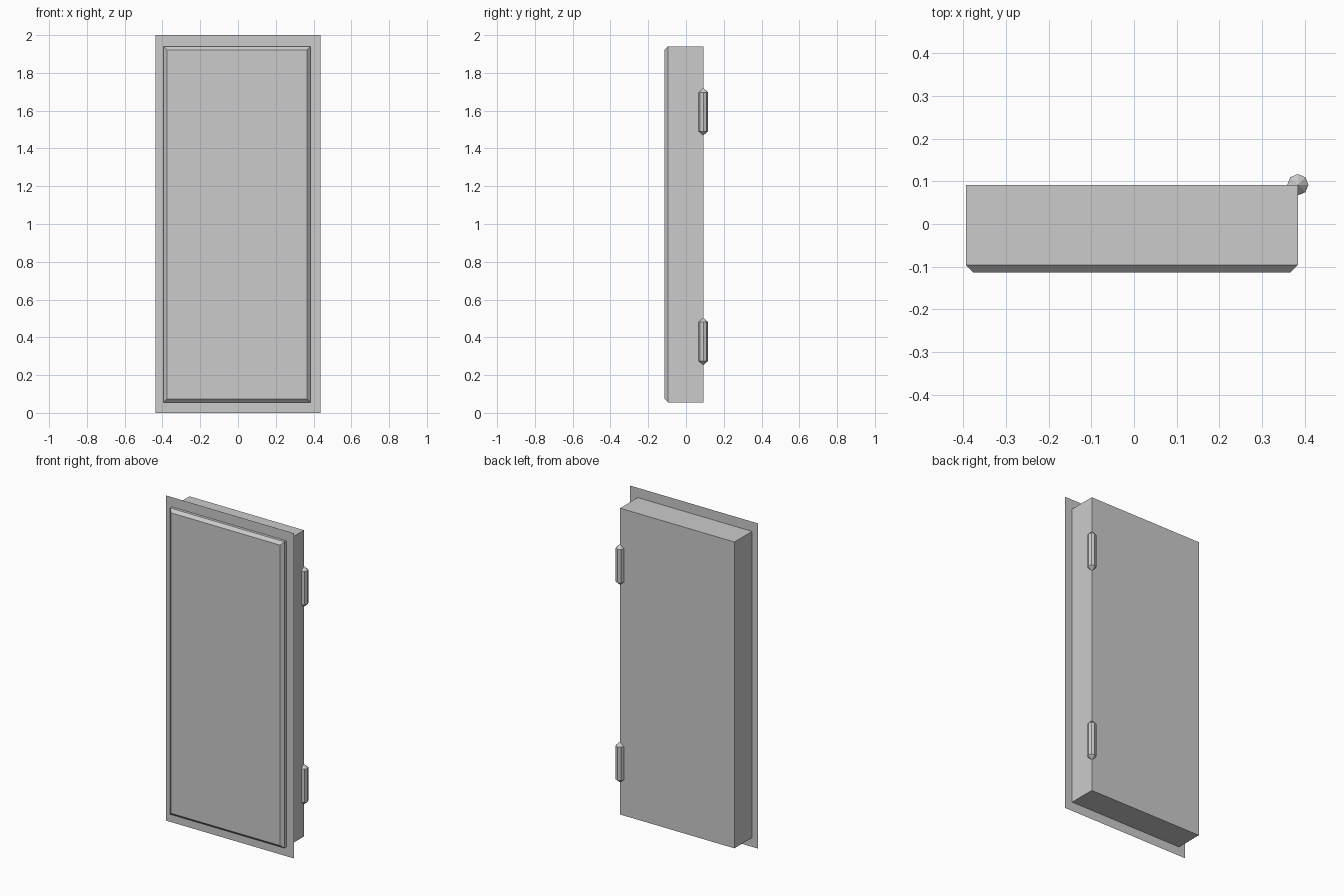
import bpy
import bmesh

old = bpy.data.objects.get("Cube")
if old:
    bpy.data.objects.remove(old, do_unlink=True)

# One plain grey for everything
grey = bpy.data.materials.new("plain_grey")
grey.use_nodes = True
colour = (0.6, 0.6, 0.6, 1)
grey.diffuse_color = colour
grey.node_tree.nodes["Principled BSDF"].inputs["Base Color"].default_value = colour


def add_object(name, bm, location=(0, 0, 0)):
    bmesh.ops.recalc_face_normals(bm, faces=bm.faces)
    mesh = bpy.data.meshes.new(name)
    bm.to_mesh(mesh)
    bm.free()
    mesh.materials.append(grey)
    obj = bpy.data.objects.new(name, mesh)
    obj.location = location
    bpy.context.collection.objects.link(obj)
    return obj


def box(low, high):
    bm = bmesh.new()
    bmesh.ops.create_cube(bm, size=1)
    for v in bm.verts:
        v.co = [a + (b - a) * (c + 0.5) for a, b, c in zip(low, high, v.co)]
    return bm


# Door slab with chamfered front rim
slab = box((-0.394, -0.114, 0.056), (0.384, 0.092, 1.94))
front_edges = [e for e in slab.edges if all(v.co.y < 0 for v in e.verts)]
bmesh.ops.bevel(slab, geom=front_edges, offset=0.018, segments=1,
                affect='EDGES', profile=0.5)
add_object("door_slab", slab)

# Thin flange sheet around the slab
sheet = bmesh.new()
w, y, h = 0.436, -0.079, 2.0
corners = [sheet.verts.new(p) for p in
           ((-w, y, 0), (w, y, 0), (w, y, h), (-w, y, h))]
sheet.faces.new(corners)
add_object("flange_sheet", sheet)


# Hinge barrel: octagonal pin with pointed ends
def hinge(name, z, sides=8, radius=0.025, half=0.103, tip=0.125):
    bm = bmesh.new()
    bmesh.ops.create_cone(bm, segments=sides, radius1=radius, radius2=radius,
                          depth=2 * half, cap_ends=True)
    caps = [f for f in bm.faces if len(f.verts) == sides]
    for v in bmesh.ops.poke(bm, faces=caps)["verts"]:
        v.co.z = tip if v.co.z > 0 else -tip
    add_object(name, bm, (0.384, 0.092, z))


hinge("upper_hinge", 1.594)
hinge("lower_hinge", 0.378)
